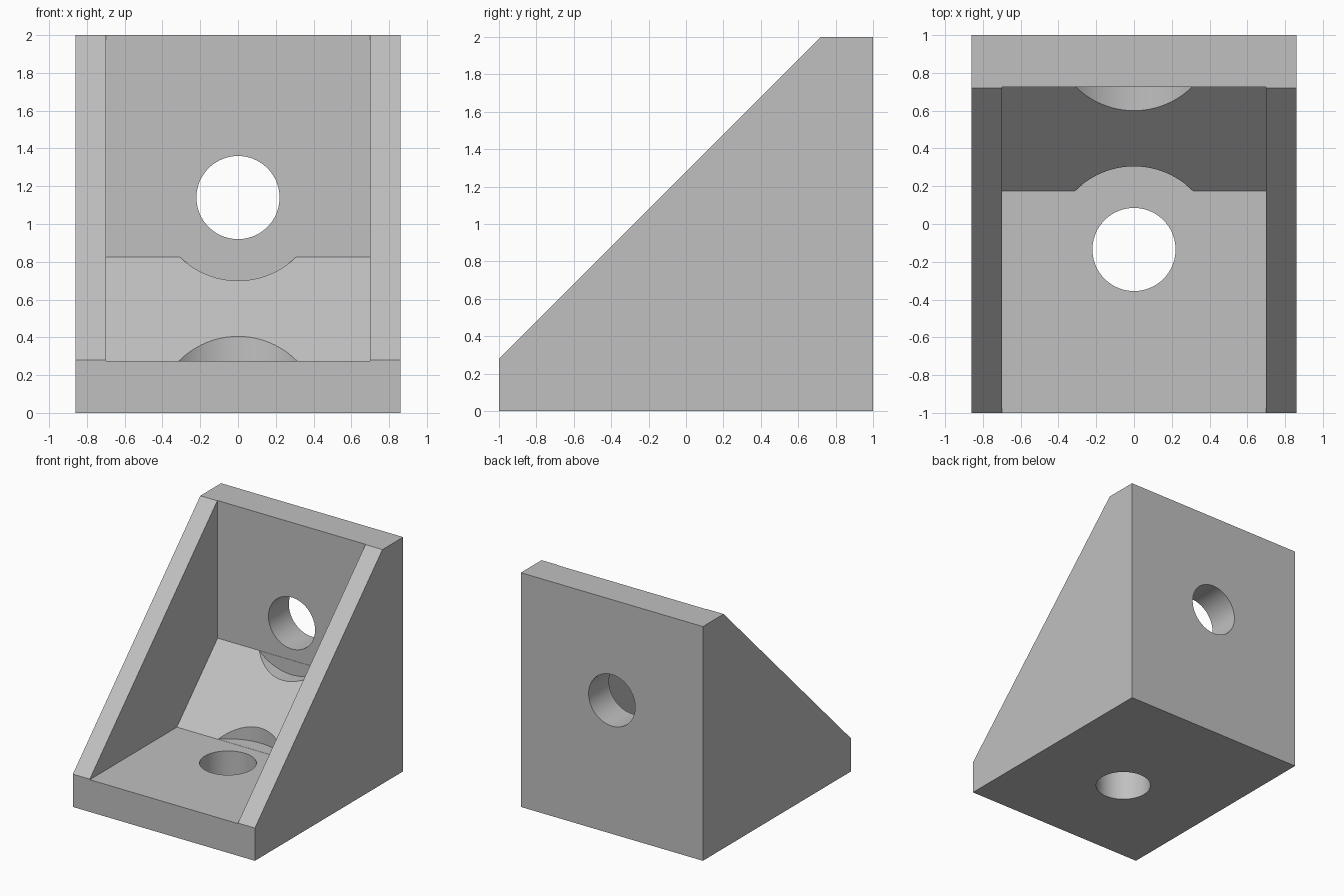
import bpy, bmesh, math
from mathutils import Matrix

default = bpy.data.objects.get("Cube")
if default:
    bpy.data.objects.remove(default, do_unlink=True)

HALF_WIDTH, POCKET_HALF = 0.86, 0.70
PLATE = 0.275          # thickness of base and back plates
LIP = 0.28             # height where the sloped edge begins
FILLET = 0.55          # leg of the inner 45 degree corner block
HOLE_Y, HOLE_Z = -0.135, 1.14
HOLE_R, SEAT_R = 0.22, 0.44

grey = bpy.data.materials.new("light_grey")
grey.use_nodes = True
colour = (0.53, 0.53, 0.53, 1)
grey.diffuse_color = colour
grey.node_tree.nodes["Principled BSDF"].inputs["Base Color"].default_value = colour


def make_object(name, bm):
    bmesh.ops.recalc_face_normals(bm, faces=bm.faces[:])
    mesh = bpy.data.meshes.new(name)
    bm.to_mesh(mesh)
    bm.free()
    mesh.materials.append(grey)
    obj = bpy.data.objects.new(name, mesh)
    bpy.context.collection.objects.link(obj)
    return obj


def prism(name, profile, half):
    """Extrude a (y, z) profile symmetrically along x."""
    bm = bmesh.new()
    face = bm.faces.new([bm.verts.new((-half, y, z)) for y, z in profile])
    new = bmesh.ops.extrude_face_region(bm, geom=[face])["geom"]
    verts = [v for v in new if isinstance(v, bmesh.types.BMVert)]
    bmesh.ops.translate(bm, verts=verts, vec=(2 * half, 0, 0))
    return make_object(name, bm)


def cylinder(name, radius, axis, start, end):
    """Cylinder between two positions on the bolt axis 'Y' or 'Z'."""
    mid = (start + end) / 2
    if axis == 'Z':
        matrix = Matrix.Translation((0, HOLE_Y, mid))
    else:
        matrix = Matrix.Translation((0, mid, HOLE_Z)) @ Matrix.Rotation(math.pi / 2, 4, 'X')
    bm = bmesh.new()
    bmesh.ops.create_cone(bm, cap_ends=True, segments=96, radius1=radius,
                          radius2=radius, depth=abs(end - start), matrix=matrix)
    return make_object(name, bm)


# Solid body with the sloped front
bracket = prism("corner_bracket", [(-1, 0), (1, 0), (1, 2), (1 - LIP, 2), (-1, LIP)],
                HALF_WIDTH)

# Open pocket between the side walls, leaving a sloped block in the corner
wall = 1 - PLATE
pocket = prism("pocket_cutter", [(-1.5, PLATE), (wall - FILLET, PLATE),
                                 (wall, PLATE + FILLET), (wall, 2.5), (-1.5, 2.5)],
               POCKET_HALF)

# Bolt holes and round screw-head clearances
gap = 0.001
cutters = [
    pocket,
    cylinder("base_seat_cutter", SEAT_R, 'Z', PLATE + gap, 1.5),
    cylinder("back_seat_cutter", SEAT_R, 'Y', wall - gap, -0.5),
    cylinder("base_hole_cutter", HOLE_R, 'Z', -0.2, 0.6),
    cylinder("back_hole_cutter", HOLE_R, 'Y', 1.2, 0.4),
]

bpy.ops.object.select_all(action='DESELECT')
bracket.select_set(True)
bpy.context.view_layer.objects.active = bracket
for cutter in cutters:
    cutter.hide_render = True
    mod = bracket.modifiers.new(cutter.name, 'BOOLEAN')
    mod.operation = 'DIFFERENCE'
    mod.solver = 'EXACT'
    mod.object = cutter
    bpy.ops.object.modifier_apply(modifier=mod.name)
    bpy.data.objects.remove(cutter, do_unlink=True)

bpy.ops.object.shade_smooth_by_angle(angle=math.radians(30))
